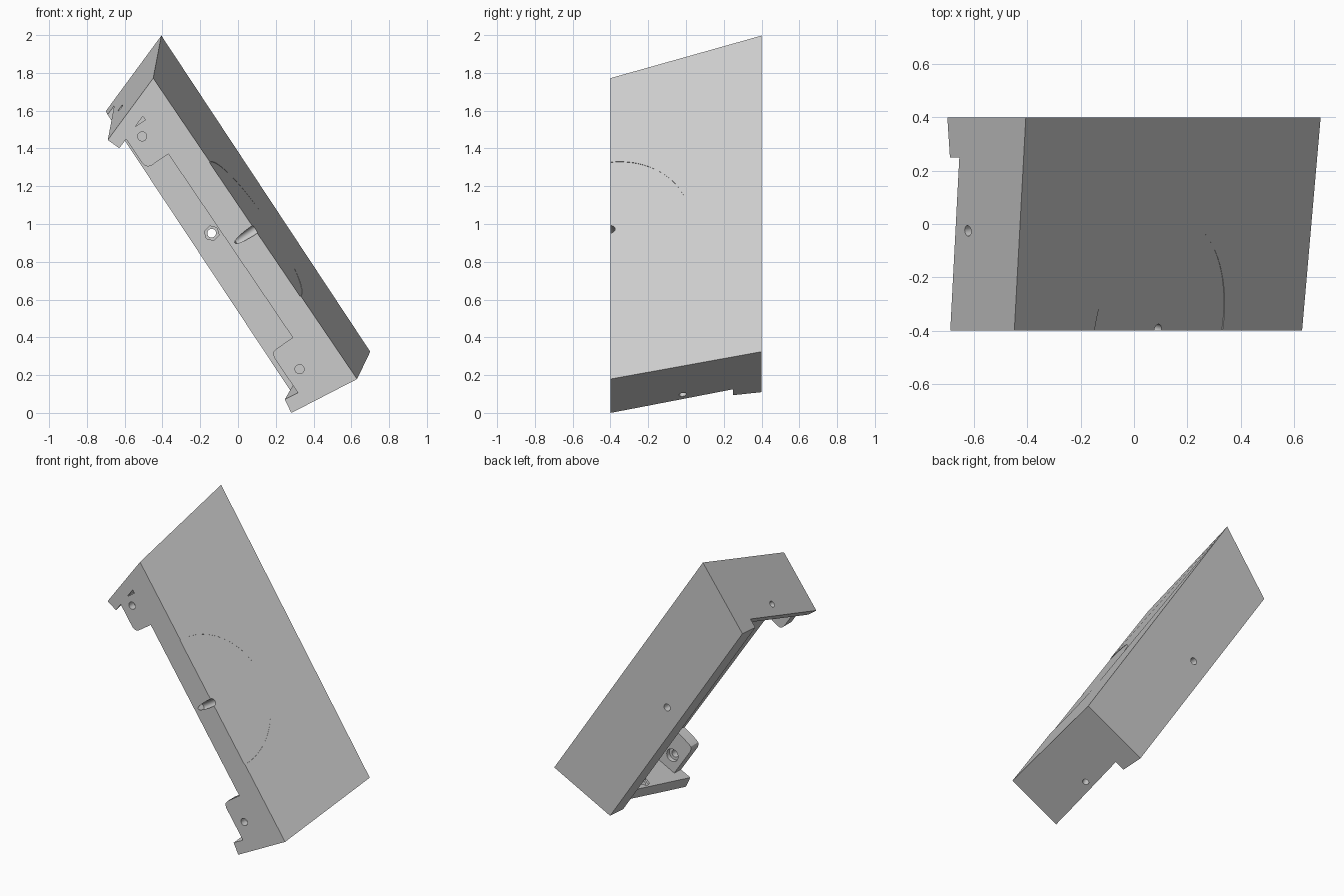
import bpy, bmesh, math
from mathutils import Vector

if "Cube" in bpy.data.objects:
    bpy.data.objects.remove(bpy.data.objects["Cube"])

# Tilted frame: u runs along the case, n is the outward depth, y is front to back
def world(u, n, y):
    return Vector((0.561 * u + 0.828 * n, y, -0.828 * u + 0.561 * n))

def u_top(y, n, inset=0.0):
    return -1.551 - 0.131 * y - 0.355 * n + inset

def u_bottom(y, n, inset=0.0):
    return 0.081 - 0.122 * y + 0.12 * n - inset

def loft(name, ring_a, ring_b, helper=True):
    bm = bmesh.new()
    a = [bm.verts.new(p) for p in ring_a]
    b = [bm.verts.new(p) for p in ring_b]
    bm.faces.new(a)
    bm.faces.new(b[::-1])
    for i in range(len(a)):
        j = (i + 1) % len(a)
        bm.faces.new((a[j], a[i], b[i], b[j]))
    bmesh.ops.recalc_face_normals(bm, faces=bm.faces)
    mesh = bpy.data.meshes.new(name)
    bm.to_mesh(mesh)
    bm.free()
    obj = bpy.data.objects.new(name, mesh)
    bpy.context.collection.objects.link(obj)
    obj.hide_render = helper
    return obj

def section(name, top, bottom, inset, helper=True):
    return loft(name, [world(u_top(y, n, inset), n, y) for y, n in top],
                [world(u_bottom(y, n, inset), n, y) for y, n in bottom], helper)

def rod(name, start, end, radius, sides=32):
    axis = (end - start).normalized()
    side = axis.orthogonal().normalized()
    other = axis.cross(side)
    ring = [radius * (side * math.cos(t) + other * math.sin(t))
            for t in (2 * math.pi * i / sides for i in range(sides))]
    return loft(name, [start + r for r in ring], [end + r for r in ring])

# Outer block, slightly twisted, with the deeper lip along the back wall
case = section("tilted_case",
               [(-0.4, 0.240), (0.25, 0.370), (0.25, 0.314), (0.4, 0.316), (0.4, 0.784), (-0.4, 0.622)],
               [(-0.4, 0.234), (0.25, 0.360), (0.25, 0.295), (0.4, 0.297), (0.4, 0.761), (-0.4, 0.622)],
               0, False)
cuts = []
joins = []

# Hollow under a thick slab, open at the underside and at the front
hollow = [(-0.5, -0.1), (0.25, -0.1), (0.25, 0.588), (-0.5, 0.444)]
cuts.append(section("cavity", hollow, hollow, 0.08))

# Sloped rims of the two end walls
for u_end, edge, rise in ((u_top, 0.239, 0.03), (u_bottom, 0.233, 0.012)):
    rings = []
    for inset, lift in ((0, 0), (0.1, rise * 1.25)):
        pts = [(-0.5, edge - 0.02), (0.25, edge + 0.13), (0.25, 0.05), (-0.5, 0.05)]
        rings.append([world(u_end(y, n, inset), n + (lift if n > 0.1 else 0), y) for y, n in pts])
    cuts.append(loft("rim_slope", *rings))

# Rounded mounting tabs in the two front corners
for inner, outer, s in ((-0.168, 0.11, 1), (-1.342, -1.56, -1)):
    shape = [(outer, 0.322), (inner + 0.035 * s, 0.322), (inner + 0.017 * s, 0.327),
             (inner + 0.005 * s, 0.338), (inner, 0.357), (inner, 0.5), (outer, 0.5)]
    joins.append(loft("tab", [world(u, n, -0.4) for u, n in shape],
                      [world(u, n, -0.32) for u, n in shape]))

# Screw holes in the tabs with counterbores on the inside
for x, z in ((-0.508, 1.464), (0.325, 0.232)):
    cuts.append(rod("tab_hole", Vector((x, -0.5, z)), Vector((x, -0.3, z)), 0.024))
    cuts.append(rod("tab_counterbore", Vector((x, -0.35, z)), Vector((x, -0.3, z)), 0.042))

# Hexagonal nut pocket and through hole in the back wall
cuts.append(rod("back_hole", Vector((-0.14, 0.2, 0.952)), Vector((-0.14, 0.5, 0.952)), 0.023))
cuts.append(rod("nut_pocket", Vector((-0.14, 0.2, 0.952)), Vector((-0.14, 0.31, 0.952)), 0.04, 6))

# Holes through both end walls, also with inner pockets
for centre, axis in ((Vector((-0.618, -0.025, 1.61)), world(-1, -0.355, -0.131)),
                     (Vector((0.36, -0.02, 0.116)), world(1, -0.12, 0.122))):
    axis.normalize()
    cuts.append(rod("end_hole", centre - axis * 0.12, centre + axis * 0.1, 0.02))
    cuts.append(rod("end_pocket", centre - axis * 0.12, centre - axis * 0.045, 0.04, 6))

# Shallow round recess and central bore on the outer face
normal = world(0, 1, -0.185).normalized()
centre = world(-0.755, 0.622, -0.4)
cuts.append(rod("round_recess", centre - normal * 0.004, centre + normal * 0.1, 0.428, 96))
cuts.append(rod("face_bore", centre - normal * 0.13, centre + normal * 0.12, 0.024))

# Hollow first, then join the tabs, then drill everything else
steps = [(c, 'DIFFERENCE') for c in cuts[:3]] + [(j, 'UNION') for j in joins]
steps += [(c, 'DIFFERENCE') for c in cuts[3:]]
for helper, operation in steps:
    m = case.modifiers.new(helper.name, 'BOOLEAN')
    m.operation = operation
    m.solver = 'EXACT'
    m.object = helper
bpy.context.view_layer.update()
mesh = bpy.data.meshes.new_from_object(case.evaluated_get(bpy.context.evaluated_depsgraph_get()))
case.modifiers.clear()
case.data = mesh
for helper, operation in steps:
    bpy.data.objects.remove(helper)

# Rest the case on the ground, centred
low = min(v.co.z for v in mesh.vertices)
mid = (min(v.co.x for v in mesh.vertices) + max(v.co.x for v in mesh.vertices)) / 2
for v in mesh.vertices:
    v.co -= Vector((mid, 0, low))
bpy.context.view_layer.objects.active = case
case.select_set(True)
bpy.ops.object.shade_smooth_by_angle(angle=math.radians(25))
